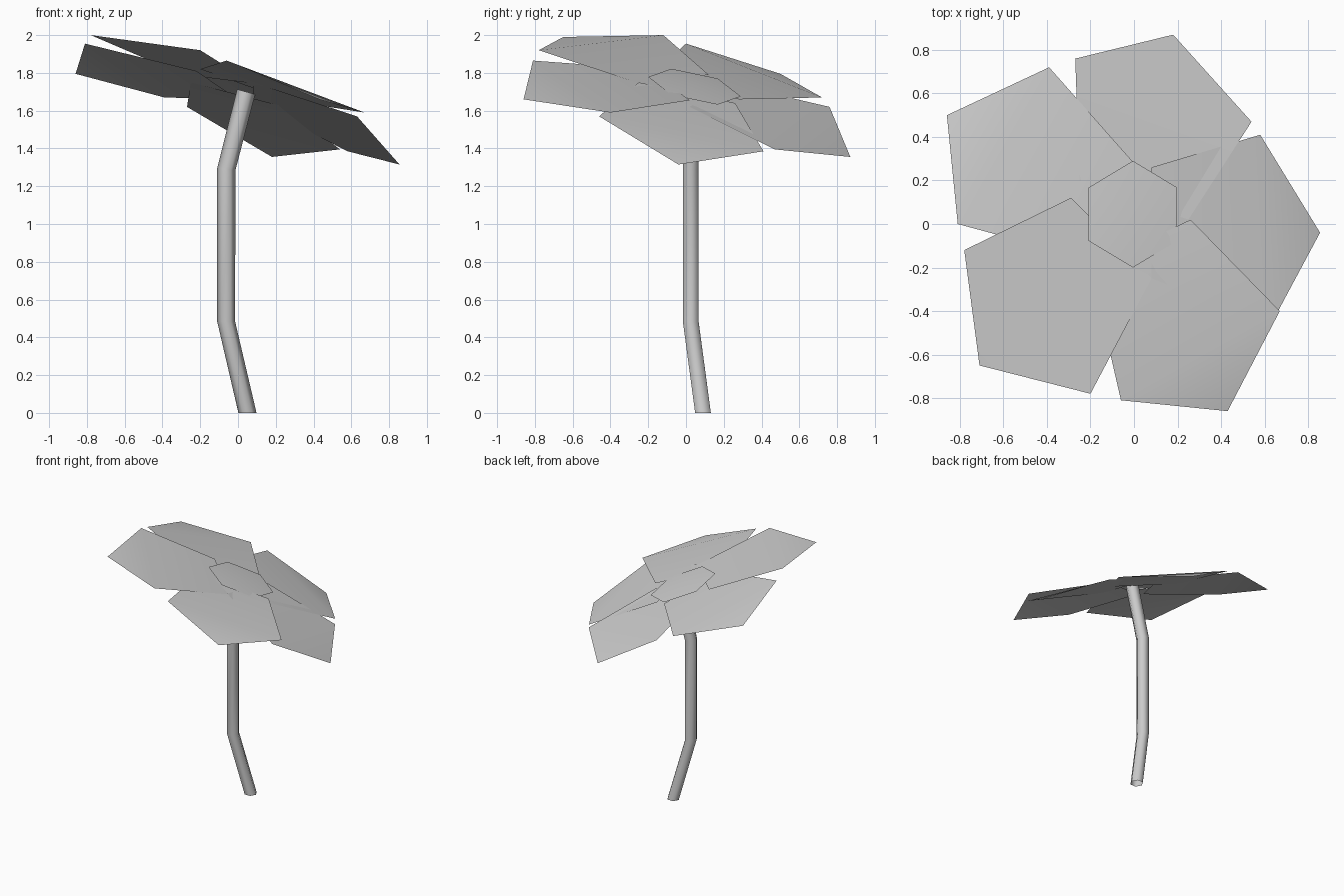
import bpy, bmesh, math
from mathutils import Vector

if "Cube" in bpy.data.objects:
    bpy.data.objects.remove(bpy.data.objects["Cube"])


def make_object(name, verts, faces):
    mesh = bpy.data.meshes.new(name)
    mesh.from_pydata([tuple(v) for v in verts], [], faces)
    bm = bmesh.new()
    bm.from_mesh(mesh)
    if name == "stem":
        bmesh.ops.recalc_face_normals(bm, faces=bm.faces)
    else:
        # thin sheets all face upward
        bm.normal_update()
        bmesh.ops.reverse_faces(bm, faces=[f for f in bm.faces if f.normal.z < 0])
    for f in bm.faces:
        f.smooth = True
    bm.to_mesh(mesh)
    bm.free()
    obj = bpy.data.objects.new(name, mesh)
    bpy.context.collection.objects.link(obj)
    return obj


# Stem: open six-sided tube through four rings (centre, slope of the ring in x)
SIDES, RADIUS = 6, 0.048
path = [((0.05, 0.09, 0.0), 0), ((-0.063, 0.025, 0.485), -0.05),
        ((-0.062, 0.025, 1.29), -0.15), ((0.043, 0.03, 1.70), -0.28)]
verts, faces = [], []
for (x, y, z), slope in path:
    for i in range(SIDES):
        a = math.tau * i / SIDES
        dx, dy = RADIUS * math.cos(a), RADIUS * math.sin(a)
        verts.append((x + dx, y + dy, z + slope * dx))
for r in range(len(path) - 1):
    for i in range(SIDES):
        j = (i + 1) % SIDES
        faces.append((r * SIDES + i, r * SIDES + j, (r + 1) * SIDES + j, (r + 1) * SIDES + i))
make_object("stem", verts, faces)

# Petals: pentagonal sheets (shoulder, tip, shoulder, base, base), tips bent down
petals = {
    "petal_back_left": [(-0.81, 0.0, 1.955), (-0.86, 0.50, 1.795), (-0.39, 0.72, 1.67),
                        (0.0, 0.28, 1.66), (-0.22, -0.16, 1.81)],
    "petal_front_left": [(-0.78, -0.12, 2.0), (-0.71, -0.65, 1.99), (-0.20, -0.78, 1.92),
                         (0.08, -0.25, 1.745), (-0.29, 0.12, 1.79)],
    "petal_back": [(-0.27, 0.76, 1.62), (0.18, 0.87, 1.355), (0.54, 0.47, 1.395),
                   (0.25, 0.02, 1.62), (-0.25, 0.20, 1.75)],
    "petal_right": [(0.58, 0.41, 1.385), (0.855, -0.04, 1.315), (0.63, -0.46, 1.57),
                    (0.08, -0.25, 1.75), (0.08, 0.26, 1.64)],
    "petal_front_right": [(0.67, -0.40, 1.59), (0.43, -0.86, 1.66), (-0.06, -0.81, 1.865),
                          (-0.20, -0.20, 1.82), (0.26, 0.02, 1.655)],
}
for name, pts in petals.items():
    make_object(name, pts, [(0, 1, 2), (0, 2, 3, 4)])

# Flower centre: tilted, slightly raised hexagon
centre = Vector((-0.005, 0.045, 1.727))
verts = [centre + Vector((0, 0, 0.015))]
for i in range(6):
    a = math.radians(30 + 60 * i)
    dx, dy = 0.235 * math.cos(a), 0.245 * math.sin(a)
    verts.append(centre + Vector((dx, dy, -0.34 * dx - 0.21 * dy)))
make_object("flower_centre", verts, [(0, i + 1, (i + 1) % 6 + 1) for i in range(6)])
